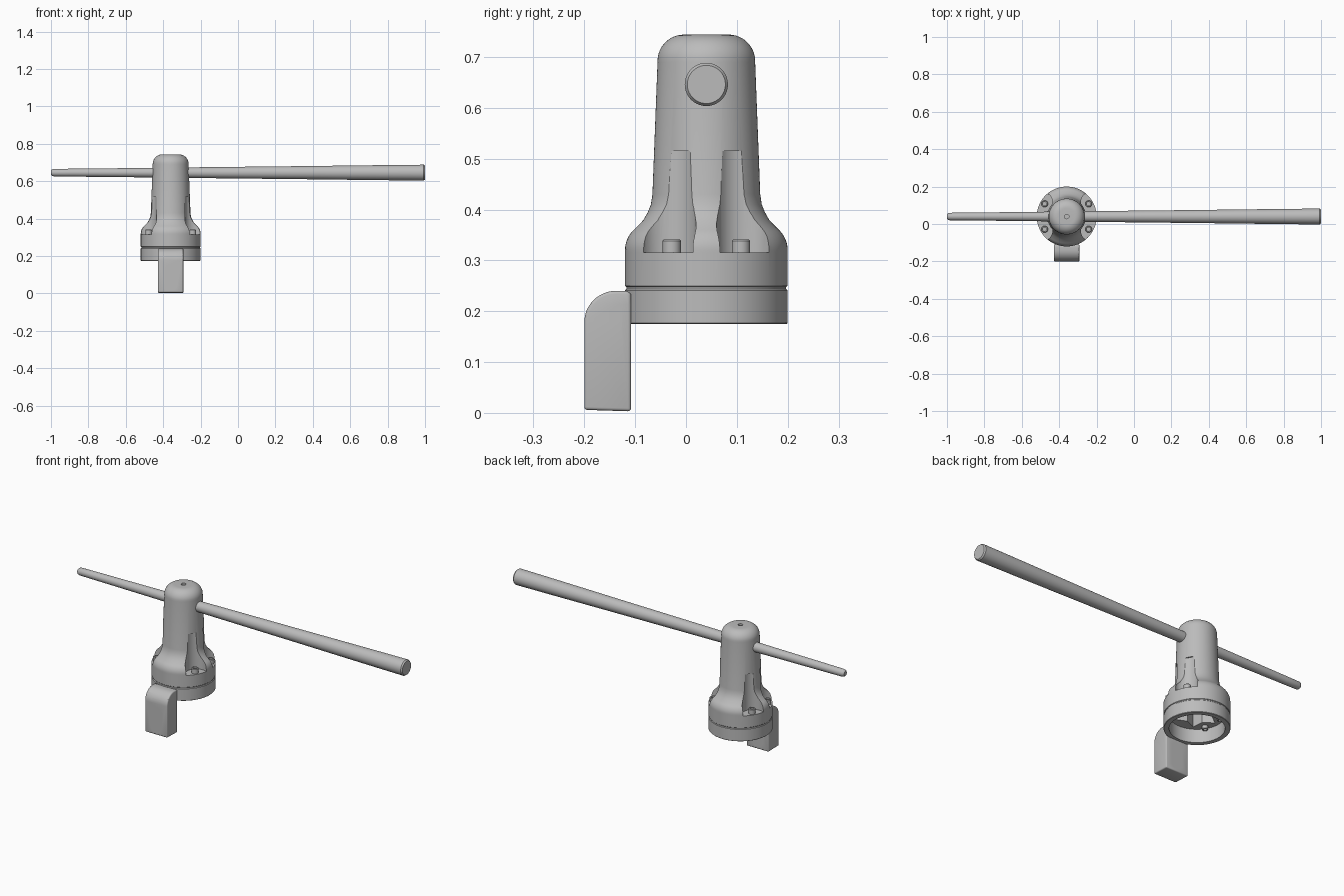
import bpy, bmesh, math
from mathutils import Matrix, Vector

if "Cube" in bpy.data.objects:
    bpy.data.objects.remove(bpy.data.objects["Cube"], do_unlink=True)

CX, CY = -0.36, 0.04          # axis of the housing
BOLT_ANGLES = (30, 150, 210, 330)

grey = bpy.data.materials.new("plain grey")
grey.use_nodes = True
grey.diffuse_color = (0.5, 0.5, 0.5, 1)
grey.node_tree.nodes["Principled BSDF"].inputs["Base Color"].default_value = (0.5, 0.5, 0.5, 1)


def finish(name, bm, matrix=None):
    bmesh.ops.remove_doubles(bm, verts=bm.verts, dist=1e-5)
    bmesh.ops.recalc_face_normals(bm, faces=bm.faces)
    if matrix:
        bm.transform(matrix)
    mesh = bpy.data.meshes.new(name)
    bm.to_mesh(mesh)
    bm.free()
    mesh.materials.append(grey)
    obj = bpy.data.objects.new(name, mesh)
    bpy.context.collection.objects.link(obj)
    return obj


def lathe(name, profile, matrix, steps=64):
    """Revolve (radius, height) points around local z."""
    bm = bmesh.new()
    verts = [bm.verts.new((r, 0, z)) for r, z in profile]
    edges = [bm.edges.new(pair) for pair in zip(verts, verts[1:])]
    bmesh.ops.spin(bm, geom=verts + edges, cent=(0, 0, 0), axis=(0, 0, 1),
                   angle=math.tau, steps=steps, use_duplicate=False)
    return finish(name, bm, matrix)


def prism(name, outline, depth, matrix=None):
    """Extrude a flat outline along local z."""
    bm = bmesh.new()
    face = bm.faces.new([bm.verts.new((x, y, 0)) for x, y in outline])
    new = bmesh.ops.extrude_face_region(bm, geom=[face])["geom"]
    bmesh.ops.translate(bm, vec=(0, 0, depth),
                        verts=[v for v in new if isinstance(v, bmesh.types.BMVert)])
    return finish(name, bm, matrix)


def arc(cx, cy, r, a0, a1, n=12):
    return [(cx + r * math.cos(math.radians(a0 + (a1 - a0) * i / n)),
             cy + r * math.sin(math.radians(a0 + (a1 - a0) * i / n))) for i in range(n + 1)]


def activate(obj):
    bpy.ops.object.select_all(action='DESELECT')
    obj.select_set(True)
    bpy.context.view_layer.objects.active = obj


def apply(obj, kind, **settings):
    mod = obj.modifiers.new(kind, kind)
    for key, value in settings.items():
        setattr(mod, key, value)
    activate(obj)
    bpy.ops.object.modifier_apply(modifier=mod.name)


def cut(obj, cutter):
    cutter.hide_render = True
    apply(obj, 'BOOLEAN', operation='DIFFERENCE', solver='EXACT', object=cutter)
    bpy.data.objects.remove(cutter, do_unlink=True)


def smooth(obj, angle=32):
    activate(obj)
    bpy.ops.object.shade_smooth_by_angle(angle=math.radians(angle))


def bolt(name, radius, length, matrix):
    b = radius * 0.15
    smooth(lathe(name, [(0, 0), (radius, 0), (radius, length - b), (radius - b, length),
                        (radius * 0.55, length), (radius * 0.55, length * 0.6),
                        (0, length * 0.6)], matrix, 24))


axis = Matrix.Translation((CX, CY, 0))

# Housing: flange, flared shoulder, tapered neck and domed cap
outline = [(0, 0.248), (0.158, 0.248), (0.16, 0.25), (0.16, 0.315)]
outline += arc(0.105, 0.32, 0.055, 0, 48, 8)
outline += [(0.124, 0.379), (0.115, 0.395), (0.109, 0.41), (0.106, 0.43), (0.096, 0.69)]
outline += arc(0.044, 0.692, 0.052, 8, 90, 10)
outline += [(0.012, 0.744), (0.012, 0.73), (0, 0.73)]
housing = lathe("housing", outline, axis, 72)

# Bolt pockets opening outward through the shoulder
pocket = arc(0.152, 0, 0.056, 90, 270, 20) + [(0.25, -0.056), (0.25, 0.056)]
for a in BOLT_ANGLES:
    turn = axis @ Matrix.Rotation(math.radians(a), 4, 'Z')
    cut(housing, prism("pocket_cutter", pocket, 0.2, turn @ Matrix.Translation((0, 0, 0.315))))

# Star shaped cavity underneath
star = []
for i in range(12):
    r, t = (0.072 if i % 2 else 0.112), math.radians(30 * i)
    star.append((r * math.cos(t), r * math.sin(t)))
cut(housing, prism("star_cutter", star, 0.12, axis @ Matrix.Translation((0, 0, 0.23))))
smooth(housing)

# Base ring below the flange, with a thin seam between them
ring = lathe("base_ring", [(0.134, 0.175), (0.158, 0.175), (0.16, 0.177), (0.16, 0.241),
                           (0.157, 0.244), (0.157, 0.249), (0.134, 0.249), (0.134, 0.175)],
             axis, 72)
smooth(ring)

# Flange bolts and their nuts
for i, a in enumerate(BOLT_ANGLES):
    turn = axis @ Matrix.Rotation(math.radians(a), 4, 'Z')
    bolt(f"flange_bolt_{i + 1}", 0.018, 0.027, turn @ Matrix.Translation((0.136, 0, 0.314)))
    bolt(f"flange_nut_{i + 1}", 0.015, 0.02,
         turn @ Matrix.Translation((0.112, 0, 0.249)) @ Matrix.Rotation(math.pi, 4, 'X'))

# Mounting bracket: side profile extruded across x
side = [(-0.108, 0.003), (-0.2, 0.006), (-0.2, 0.178)]
side += arc(-0.138, 0.178, 0.062, 180, 90, 12)[1:]
side += [(-0.118, 0.24), (-0.108, 0.236)]
across = Matrix(((0, 0, 1, CX - 0.068), (1, 0, 0, 0), (0, 1, 0, 0), (0, 0, 0, 1)))
bracket = prism("bracket", side, 0.136, across)
apply(bracket, 'BEVEL', width=0.006, segments=3, limit_method='ANGLE',
      angle_limit=math.radians(60))

# Bolt recesses on both sides of the central web
along_y = Matrix(((1, 0, 0, 0), (0, 0, 1, -0.25), (0, 1, 0, 0), (0, 0, 0, 1)))
for s in (-1, 1):
    recess = [(CX + s * 0.024, 0.27), (CX + s * 0.024, 0.2), (CX + s * 0.03, 0.18),
              (CX + s * 0.09, 0.18), (CX + s * 0.09, 0.27)]
    cut(bracket, prism("recess_cutter", recess, 0.122, along_y))
    corner = [(CX + s * 0.045, 0.25), (CX + s * 0.065, 0.215), (CX + s * 0.09, 0.2),
              (CX + s * 0.09, 0.25)]
    cut(bracket, prism("corner_cutter", corner, 0.2, along_y))
    bolt("bracket_bolt_" + ("right" if s < 0 else "left"), 0.016, 0.018,
         Matrix.Translation((CX + s * 0.045, -0.127, 0.2)) @ Matrix.Rotation(math.pi / 2, 4, 'X'))

# Rounded slot through the bracket
slot = arc(CX, 0.127, 0.033, 0, 180) + arc(CX, 0.049, 0.033, 180, 360)
cut(bracket, prism("slot_cutter", slot, 0.3, along_y))
smooth(bracket)

# Long tapered bar through the neck
bar_axis = Matrix.Translation((0, CY, 0.646)) @ Matrix.Rotation(math.pi / 2, 4, 'Y')
bar = lathe("tapered_bar", [(0, -1), (0.012, -1), (0.017, -0.995), (0.02, -0.985),
                            (0.021, -0.9), (0.024, -0.6), (0.029, -0.2), (0.035, 0.35),
                            (0.04, 0.75), (0.0425, 0.993), (0.0375, 1), (0, 1)],
            bar_axis, 40)
smooth(bar)
